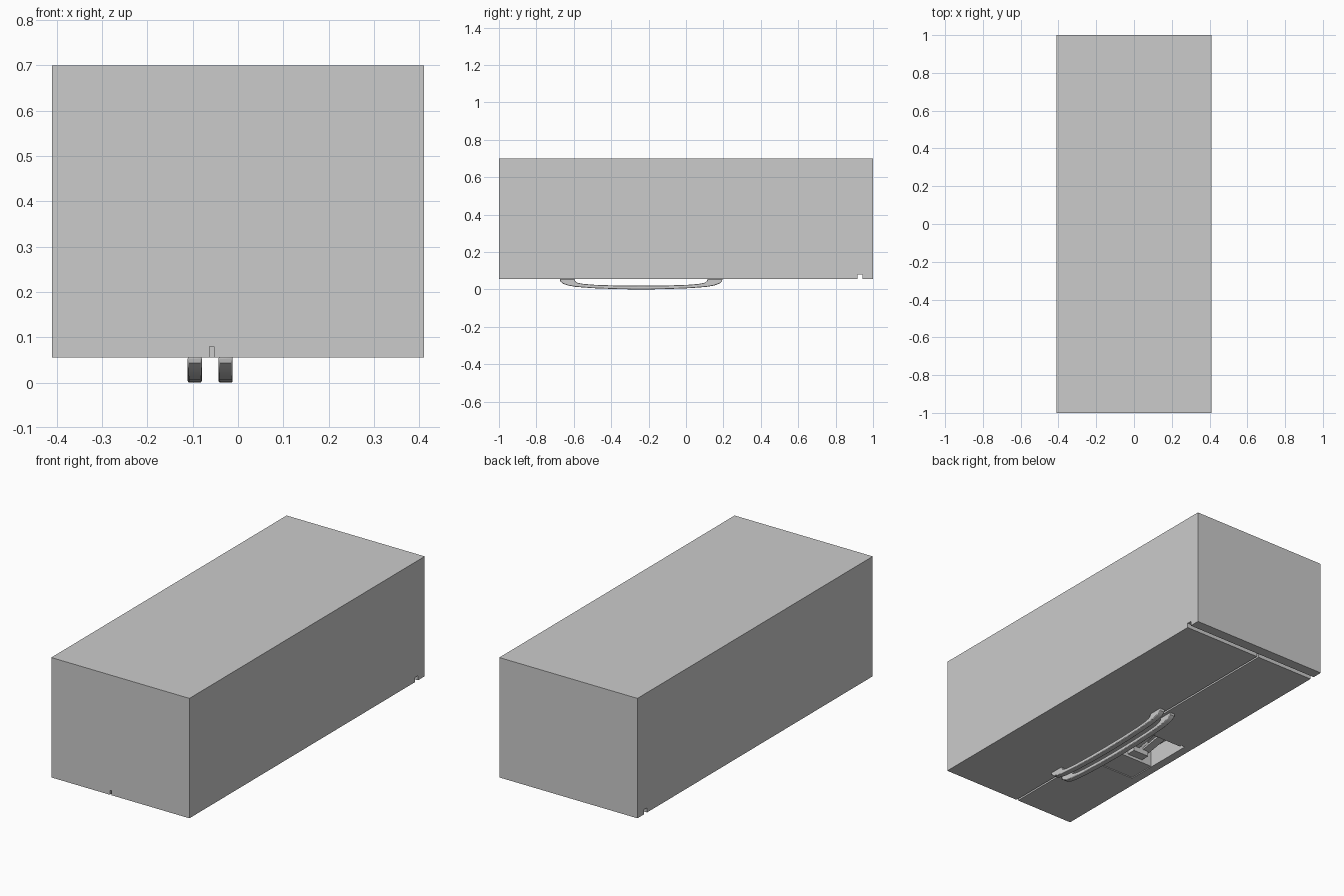
import bpy, bmesh
from mathutils import Vector

if "Cube" in bpy.data.objects:
    bpy.data.objects.remove(bpy.data.objects["Cube"])


def prism(name, axis, points, lo, hi):
    """Extrude a closed 2D outline along x (points are y,z)."""
    bm = bmesh.new()
    to3 = {'x': lambda p, t: (t, p[0], p[1])}[axis]
    f = bm.faces.new([bm.verts.new(to3(p, lo)) for p in points])
    ext = bmesh.ops.extrude_face_region(bm, geom=[f])
    moved = [v for v in ext['geom'] if isinstance(v, bmesh.types.BMVert)]
    bmesh.ops.translate(bm, verts=moved, vec=Vector((hi - lo, 0, 0)))
    bmesh.ops.recalc_face_normals(bm, faces=bm.faces)
    mesh = bpy.data.meshes.new(name)
    bm.to_mesh(mesh)
    bm.free()
    ob = bpy.data.objects.new(name, mesh)
    bpy.context.collection.objects.link(ob)
    return ob


def box(name, x, y, z):
    return prism(name, 'x', [(y[0], z[0]), (y[1], z[0]), (y[1], z[1]), (y[0], z[1])], *x)


def cut(target, cutter):
    m = target.modifiers.new(cutter.name, 'BOOLEAN')
    m.operation = 'DIFFERENCE'
    m.solver = 'EXACT'
    m.object = cutter
    bpy.context.view_layer.objects.active = target
    bpy.ops.object.modifier_apply(modifier=m.name)
    bpy.data.objects.remove(cutter)


FRONT = 0.055   # door plane; the cabinet lies door side down
GROOVE = 0.08

# cabinet and doors, with the door gap and the gap above the kick plate
cabinet = box("cabinet_and_doors", (-0.411, 0.411), (-1, 1), (FRONT, 0.70))
cut(cabinet, box("kick_gap", (-0.5, 0.5), (0.918, 0.943), (0, GROOVE)))
cut(cabinet, box("door_gap", (-0.063, -0.053), (-1.1, 0.93), (0, GROOVE - 0.0005)))

# dispenser: shallow control panel and deep recess with a sloping back
cut(cabinet, box("panel_cut", (-0.365, -0.15), (-0.45, -0.28), (0, FRONT + 0.005)))
recess = [(-0.30, 0.0), (-0.03, 0.0), (-0.03, 0.11), (-0.10, 0.16), (-0.30, 0.16)]
cut(cabinet, prism("recess_cut", 'x', recess, -0.365, -0.15))

# dispenser fittings
box("dispenser_nozzle_block", (-0.305, -0.21), (-0.301, -0.25), (0.075, 0.161))
paddle = [(-0.26, 0.10), (-0.12, 0.125), (-0.12, 0.137), (-0.26, 0.112)]
for i, x in enumerate((-0.315, -0.245)):
    prism(f"dispenser_paddle_{i + 1}", 'x', paddle, x, x + 0.045)
box("drip_tray", (-0.345, -0.17), (-0.045, -0.029), (FRONT + 0.002, 0.105))

# two bowed handles, one per door
outer = [(0.435, 0.056), (0.432, 0.043), (0.418, 0.031), (0.39, 0.021),
         (0.35, 0.014), (0.26, 0.007), (0.13, 0.002), (0, 0)]
inner = [(0, 0.020), (0.13, 0.021), (0.25, 0.025), (0.31, 0.030),
         (0.34, 0.036), (0.352, 0.044), (0.355, 0.056)]
mirror = lambda pts: [(-y, z) for y, z in reversed(pts)]
outline = outer + mirror(outer)[1:] + mirror(inner)[:-1] + inner
outline = [(y - 0.24, z) for y, z in outline]
for name, x in (("left_handle", -0.111), ("right_handle", -0.043)):
    h = prism(name, 'x', outline, x, x + 0.031)
    b = h.modifiers.new("soft_edges", 'BEVEL')
    b.width = 0.003
    b.segments = 2
    b.limit_method = 'ANGLE'
    b.angle_limit = 1.0
    bpy.ops.object.select_all(action='DESELECT')
    h.select_set(True)
    bpy.context.view_layer.objects.active = h
    bpy.ops.object.shade_smooth_by_angle()
